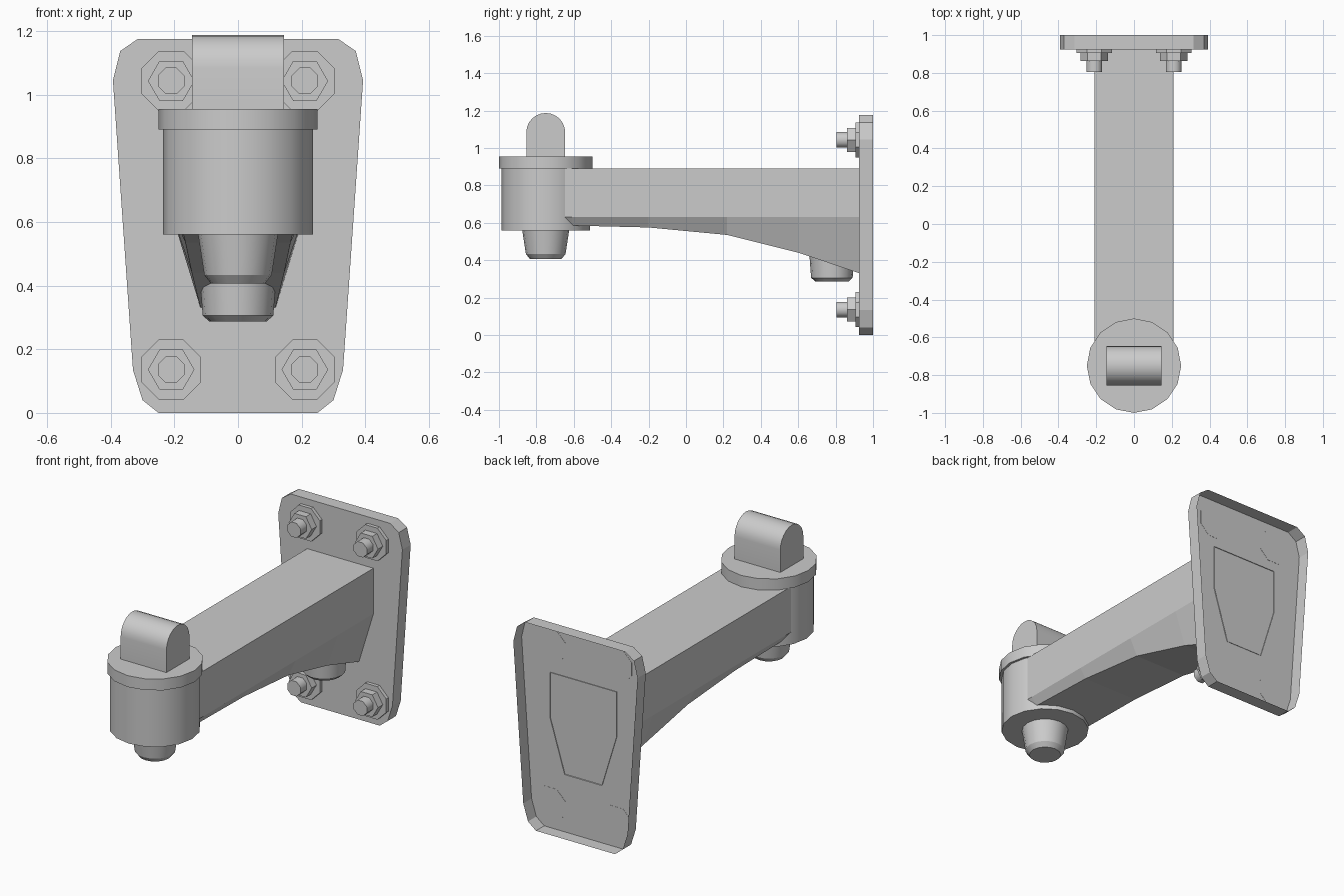
import bpy, bmesh, math

cube = bpy.data.objects.get("Cube")
if cube:
    bpy.data.objects.remove(cube, do_unlink=True)

GREY = (0.6, 0.6, 0.6, 1)
metal = bpy.data.materials.new("grey metal")
metal.use_nodes = True
metal.diffuse_color = GREY
metal.node_tree.nodes["Principled BSDF"].inputs["Base Color"].default_value = GREY


def finish(name, bm, smooth):
    """Store the mesh; smooth is the sharp-edge angle in degrees, 0 for flat."""
    bmesh.ops.recalc_face_normals(bm, faces=bm.faces)
    mesh = bpy.data.meshes.new(name)
    bm.to_mesh(mesh)
    bm.free()
    mesh.materials.append(metal)
    obj = bpy.data.objects.new(name, mesh)
    bpy.context.collection.objects.link(obj)
    if smooth:
        bpy.ops.object.select_all(action='DESELECT')
        obj.select_set(True)
        bpy.context.view_layer.objects.active = obj
        bpy.ops.object.shade_smooth_by_angle(angle=math.radians(smooth))


def loft(name, rings, smooth=0, open_end=False):
    """Skin a row of equal rings; the last end may stay open."""
    bm = bmesh.new()
    rows = [[bm.verts.new(p) for p in ring] for ring in rings]
    n = len(rows[0])
    for a, b in zip(rows, rows[1:]):
        for i in range(n):
            j = (i + 1) % n
            bm.faces.new((a[i], a[j], b[j], b[i]))
    bm.faces.new(rows[0][::-1])
    if not open_end:
        bm.faces.new(rows[-1])
    finish(name, bm, smooth)


def turned(name, y, profile, sides=16):
    """Upright round part from (radius, height) pairs."""
    angles = [math.tau * i / sides for i in range(sides)]
    loft(name, [[(r * math.sin(a), y - r * math.cos(a), z) for a in angles]
                for r, z in profile], 25)


def prism_y(name, x, z, radius, sides, y0, y1, turn=0, smooth=0):
    """Many-sided prism lying along y."""
    angles = [math.tau * i / sides + turn for i in range(sides)]
    loft(name, [[(x + radius * math.cos(a), y, z + radius * math.sin(a))
                 for a in angles] for y in (y0, y1)], smooth)


def mirrored(half):
    """Close a right-hand outline of (x, z) points with its mirror image."""
    return half + [(-x, z) for x, z in reversed(half)]


# Wall plate: a pressed tray with cut corners, open at the back
outline = mirrored([(0.25, 0.0), (0.30, 0.04), (0.33, 0.135),
                    (0.393, 1.045), (0.37, 1.137), (0.315, 1.175)])
loft("wall_plate", [[(x, y, z) for x, z in outline] for y in (0.925, 1.0)],
     open_end=True)

# Arm: straight sides, tapered underside deepening towards the wall
stations = [(-0.66, 0.205, 0.625), (-0.61, 0.18, 0.585), (-0.2, 0.175, 0.575),
            (0.22, 0.165, 0.535), (0.6, 0.145, 0.44), (0.929, 0.118, 0.33)]
loft("arm", [[(x, y, z) for x, z in
              mirrored([(w, low), (0.21, 0.63), (0.21, 0.89)])]
             for y, w, low in stations], open_end=True)

# Round head, cap and the two tapered plugs below
HEAD_Y = -0.75
turned("head_barrel", HEAD_Y, [(0.236, 0.56), (0.236, 0.89)])
turned("head_cap", HEAD_Y, [(0.25, 0.89), (0.25, 0.955)])
turned("head_plug", HEAD_Y, [(0.085, 0.407), (0.106, 0.433), (0.127, 0.57)])
turned("arm_plug", 0.78, [(0.09, 0.287), (0.111, 0.306), (0.122, 0.45)])

# Top lug with a half-round crown
R = 0.104
lug = [(-R, 0.95)] + [(-R * math.cos(math.pi * i / 12),
                       1.083 + R * math.sin(math.pi * i / 12))
                      for i in range(13)] + [(R, 0.95)]
loft("top_lug", [[(x, HEAD_Y + y, z) for y, z in lug]
                 for x in (-0.145, 0.145)], 30)

# Four bolts: washer, nut and stud
for side, x in (("right", -0.21), ("left", 0.21)):
    for level, z in (("lower", 0.136), ("upper", 1.043)):
        tag = f"{level}_{side}"
        prism_y(f"washer_{tag}", x, z, 0.102, 8, 0.905, 0.926, math.pi / 8)
        prism_y(f"nut_{tag}", x, z, 0.073, 6, 0.862, 0.91)
        prism_y(f"stud_{tag}", x, z, 0.045, 8, 0.805, 0.87, math.pi / 8, 60)
